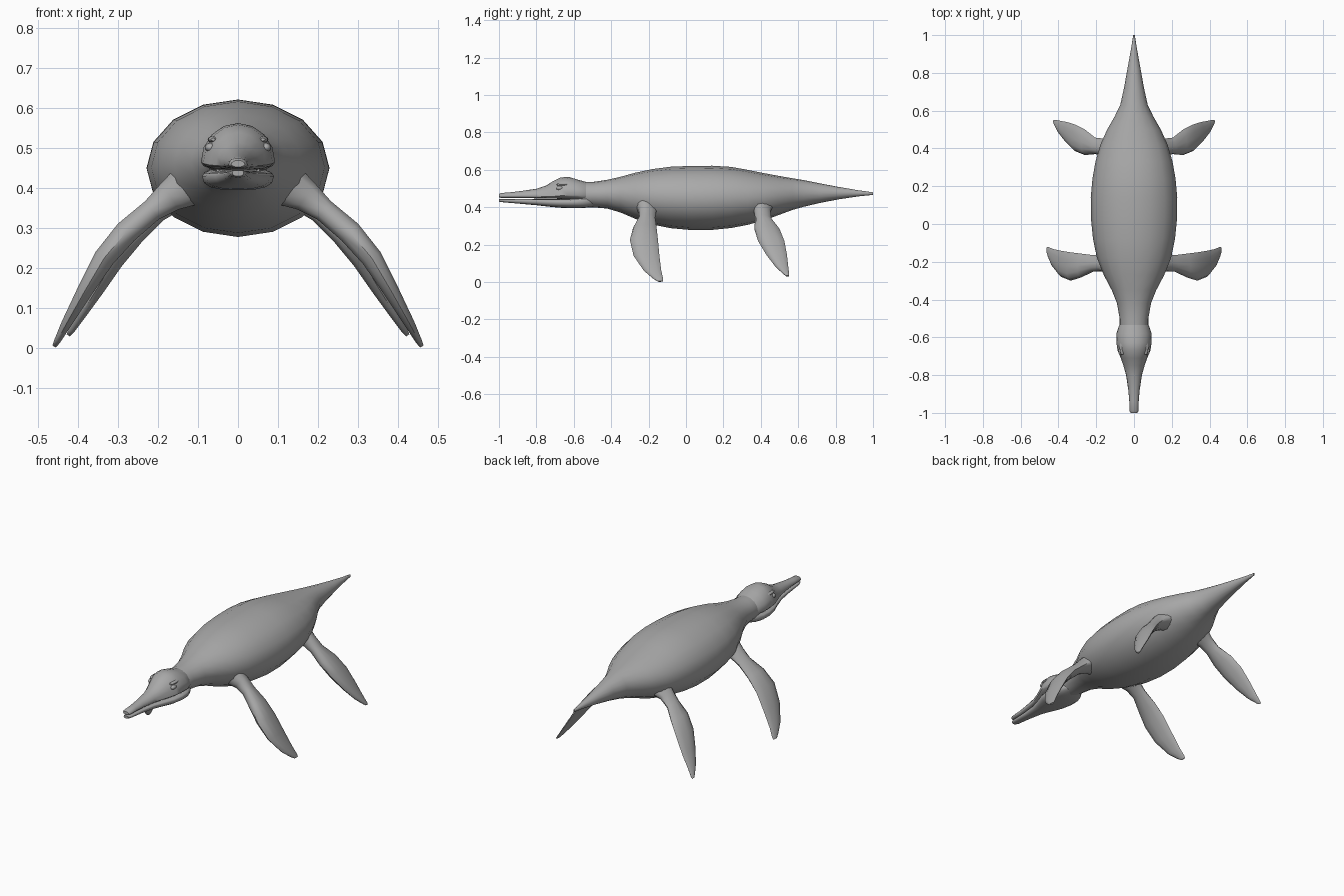
import bpy, bmesh, math
from mathutils import Vector

skin = bpy.data.materials.new("grey skin")
skin.diffuse_color = (0.4, 0.4, 0.4, 1)


def loft(name, rings, angle=50):
    """Skin a list of closed rings and cap both ends."""
    bm = bmesh.new()
    vs = [[bm.verts.new(p) for p in r] for r in rings]
    n = len(vs[0])
    for a, b in zip(vs, vs[1:]):
        for i in range(n):
            bm.faces.new((a[i], a[(i + 1) % n], b[(i + 1) % n], b[i]))
    bm.faces.new(vs[0])
    bm.faces.new(vs[-1][::-1])
    bmesh.ops.recalc_face_normals(bm, faces=bm.faces)
    me = bpy.data.meshes.new(name)
    bm.to_mesh(me)
    bm.free()
    me.materials.append(skin)
    ob = bpy.data.objects.new(name, me)
    bpy.context.collection.objects.link(ob)
    bpy.ops.object.select_all(action='DESELECT')
    ob.select_set(True)
    bpy.context.view_layer.objects.active = ob
    bpy.ops.object.shade_smooth_by_angle(angle=math.radians(angle))
    return ob


def section(y, w, zb, zm, zt, power=1.0, n=16):
    """Cross-section across y: half width, bottom, widest height, top."""
    ring = []
    for i in range(n):
        t = 2 * math.pi * i / n
        s, c = math.sin(t), math.cos(t)
        x = math.copysign(abs(s) ** power, s) * w
        h = math.copysign(abs(c) ** power, c)
        ring.append((x, y, zm + h * ((zt - zm) if c > 0 else (zm - zb))))
    return ring


# Torso, neck and tail: y, half width, bottom, top
torso = [(-.62, .06, .41, .53), (-.55, .076, .398, .536), (-.5, .076, .40, .535),
         (-.42, .09, .393, .547), (-.35, .118, .372, .563), (-.27, .16, .338, .585),
         (-.18, .196, .308, .604), (-.08, .217, .288, .617), (.03, .228, .278, .621),
         (.14, .229, .279, .622), (.24, .22, .289, .616), (.33, .204, .306, .6),
         (.42, .178, .331, .582), (.5, .142, .36, .567), (.57, .102, .386, .555),
         (.63, .073, .403, .545), (.72, .053, .424, .527), (.82, .035, .443, .508),
         (.92, .017, .458, .491), (1.0, .004, .466, .48)]
loft("body", [section(y, w, b, b + (t - b) * .5, t) for y, w, b, t in torso])

# Upper head and long snout: y, half width, bottom, widest, top
upper = [(-1.0, .017, .453, .46, .47), (-.99, .024, .45, .459, .476),
         (-.94, .025, .45, .459, .48), (-.88, .03, .449, .459, .487),
         (-.8, .042, .448, .458, .499), (-.75, .056, .447, .457, .515),
         (-.71, .07, .446, .458, .54), (-.67, .087, .445, .462, .559),
         (-.63, .093, .443, .465, .563), (-.58, .093, .44, .465, .548),
         (-.54, .08, .43, .465, .537), (-.51, .06, .42, .465, .53)]
loft("upper_head", [section(*s) for s in upper])

# Lower jaw
lower = [(-1.0, .014, .43, .44, .445), (-.98, .021, .427, .439, .445),
         (-.88, .028, .418, .436, .444), (-.8, .039, .411, .434, .443),
         (-.74, .057, .404, .431, .443), (-.68, .08, .398, .43, .444),
         (-.62, .09, .395, .43, .445), (-.57, .089, .395, .43, .45),
         (-.53, .075, .398, .43, .46), (-.5, .055, .405, .43, .46)]
loft("lower_jaw", [section(*s, .75) for s in lower])


def mirror(ob):
    ob.modifiers.new("mirror", 'MIRROR')


# Eyes and brow ridges, small flattened lumps on each side of the head
def lump(name, centre, radii):
    rings = []
    for k in range(1, 8):
        u = math.pi * k / 8
        rings.append([(centre[0] + radii[0] * math.sin(u) * math.cos(a),
                       centre[1] - radii[1] * math.cos(u),
                       centre[2] + radii[2] * math.sin(u) * math.sin(a))
                      for a in [math.pi * j / 5 for j in range(10)]])
    mirror(loft(name, rings))


lump("eye", (.069, -.675, .502), (.014, .02, .012))
lump("brow", (.062, -.655, .522), (.014, .04, .009))


# Flippers: x, z along the centre line, thickness, front edge y, rear edge y
def flipper(name, stations, n=12):
    rings = []
    for i, (x, z, th, y0, y1) in enumerate(stations):
        a, b = stations[max(i - 1, 0)], stations[min(i + 1, len(stations) - 1)]
        d = Vector((b[0] - a[0], 0, b[1] - a[1])).normalized()
        nrm = Vector((-d.z, 0, d.x))
        mid = Vector((x, (y0 + y1) / 2, z))
        rings.append([mid + Vector((0, -math.cos(t) * (y1 - y0) / 2, 0))
                      + nrm * math.sin(t) * th / 2 * (1 + .35 * math.cos(t))
                      for t in [2 * math.pi * j / n for j in range(n)]])
    mirror(loft(name, rings))


flipper("front_flipper", [
    (.12, .41, .11, -.27, -.14), (.17, .38, .078, -.252, -.158), (.215, .345, .056, -.252, -.165),
    (.28, .29, .058, -.283, -.157), (.335, .225, .052, -.3, -.15),
    (.385, .14, .038, -.28, -.142), (.43, .06, .025, -.225, -.132),
    (.452, .018, .016, -.175, -.122), (.46, .004, .01, -.152, -.122)])
flipper("rear_flipper", [
    (.11, .41, .11, .345, .47), (.16, .38, .076, .362, .452), (.205, .34, .054, .37, .457),
    (.26, .285, .054, .365, .5), (.31, .22, .048, .385, .526),
    (.355, .145, .036, .43, .54), (.395, .08, .024, .48, .547),
    (.418, .042, .015, .522, .552), (.425, .032, .009, .536, .551)])
